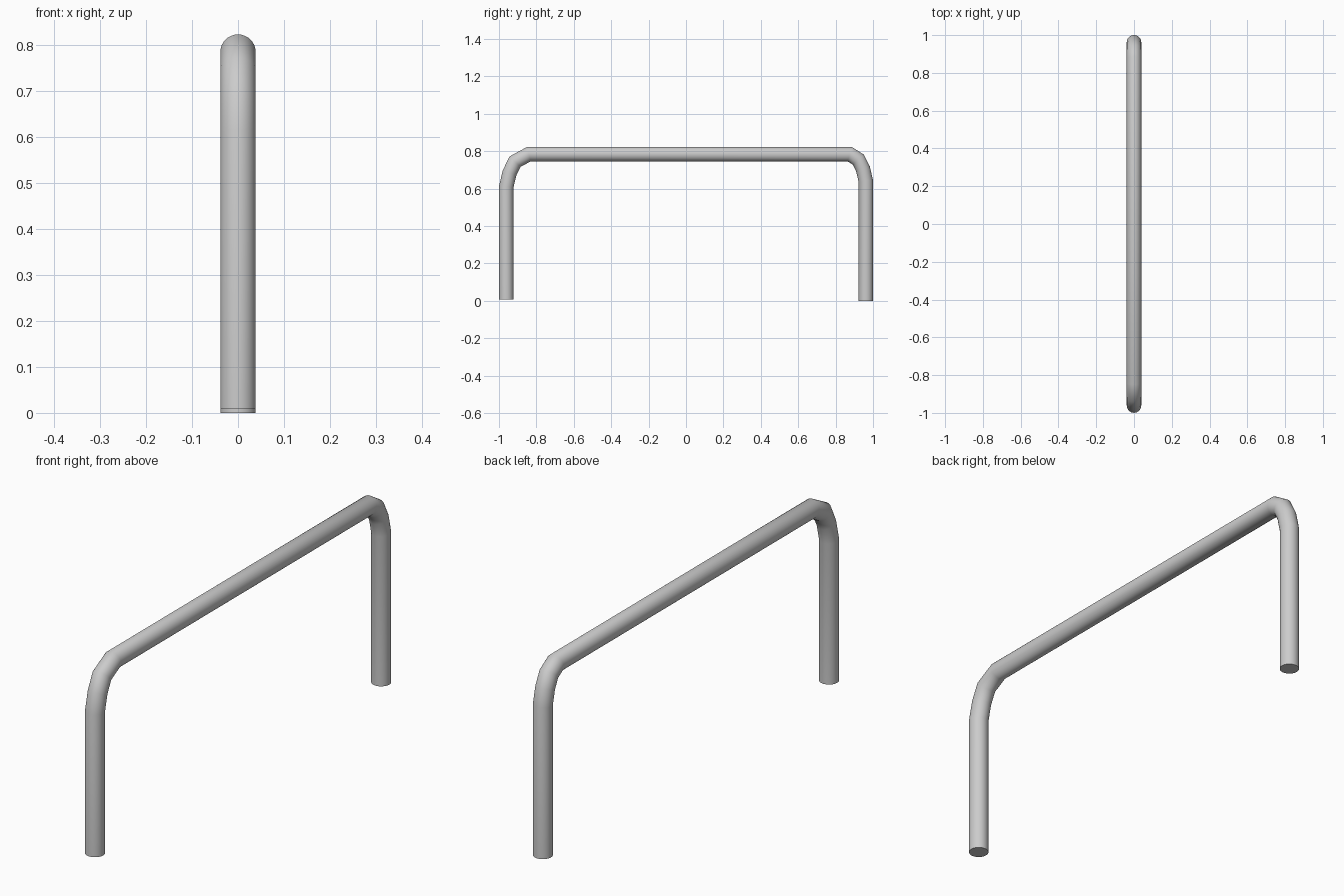
import bpy, bmesh
from math import cos, sin, tau
from mathutils import Vector

if "Cube" in bpy.data.objects:
    bpy.data.objects.remove(bpy.data.objects["Cube"])

R, SIDES = 0.0385, 32

# Centre line of the bent tube, (y, z), from front foot to back foot
path = [(-0.961, 0.008), (-0.961, 0.61), (-0.943, 0.685), (-0.914, 0.744), (-0.84, 0.784),
        (0.875, 0.784), (0.921, 0.755), (0.946, 0.706), (0.9615, 0.64), (0.9615, 0.0)]
pts = [Vector((0, y, z)) for y, z in path]

bm = bmesh.new()
rings = []
for i, p in enumerate(pts):
    d_in = (p - pts[max(i - 1, 0)]).normalized() if i else (pts[1] - p).normalized()
    d_out = (pts[i + 1] - p).normalized() if i < len(pts) - 1 else d_in
    t = (d_in + d_out).normalized()
    side = Vector((0, -t.z, t.y)) / t.dot(d_in)   # mitred in-plane axis
    rings.append([bm.verts.new(p + R * (Vector((cos(a), 0, 0)) + side * sin(a)))
                  for a in (tau * k / SIDES for k in range(SIDES))])

# Tube walls and flat end caps
for a, b in zip(rings, rings[1:]):
    for k in range(SIDES):
        n = (k + 1) % SIDES
        bm.faces.new((a[k], a[n], b[n], b[k]))
bm.faces.new(rings[0])
bm.faces.new(rings[-1])
bmesh.ops.recalc_face_normals(bm, faces=bm.faces)

mesh = bpy.data.meshes.new("bent_tube_rail")
bm.to_mesh(mesh)
bm.free()
rail = bpy.data.objects.new("bent_tube_rail", mesh)
bpy.context.collection.objects.link(rail)

# Smooth walls, sharp rims at the feet
bpy.context.view_layer.objects.active = rail
rail.select_set(True)
bpy.ops.object.shade_smooth_by_angle(angle=0.9)
